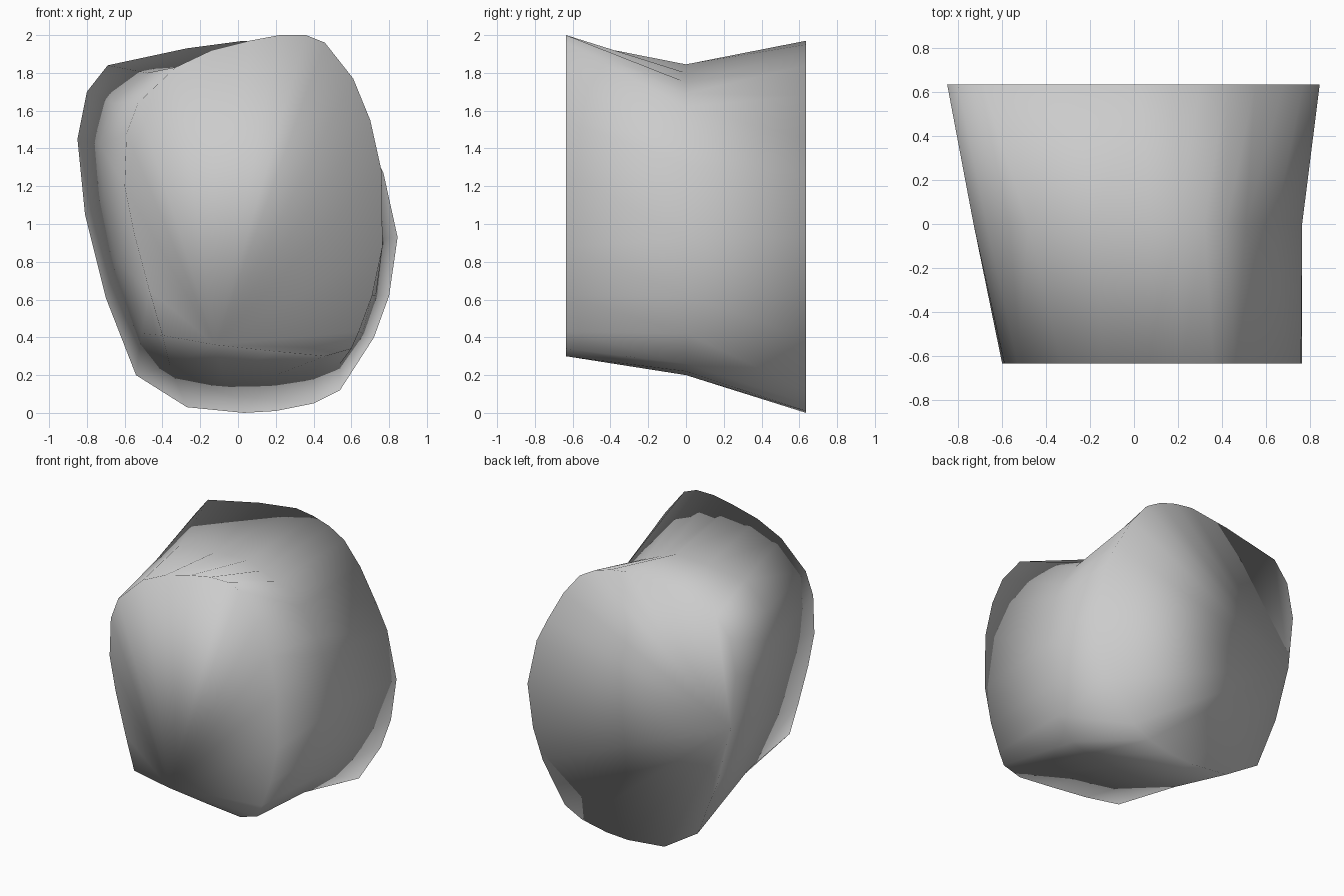
import bpy, bmesh

# Three matching x-z cross-sections, clockwise from the top seen from the front
front = [(0.06, 1.97), (0.22, 2.0), (0.36, 2.0), (0.46, 1.96), (0.61, 1.77), (0.70, 1.55),
         (0.76, 1.28), (0.765, 0.88), (0.71, 0.62), (0.64, 0.43), (0.60, 0.34), (0.46, 0.30),
         (0.2, 0.325), (-0.12, 0.36), (-0.40, 0.41), (-0.47, 0.65), (-0.55, 0.95),
         (-0.60, 1.2), (-0.59, 1.48), (-0.53, 1.64), (-0.33, 1.83), (-0.14, 1.92)]
middle = [(0.08, 1.845), (0.2, 1.80), (0.32, 1.75), (0.42, 1.69), (0.51, 1.62), (0.64, 1.43),
          (0.69, 1.31), (0.765, 0.92), (0.73, 0.62), (0.66, 0.42), (0.54, 0.26), (0.40, 0.22),
          (0.2, 0.20), (-0.08, 0.20), (-0.36, 0.25), (-0.51, 0.42), (-0.64, 0.80),
          (-0.71, 1.15), (-0.73, 1.42), (-0.67, 1.64), (-0.48, 1.80), (-0.18, 1.835)]
back = [(0.03, 1.97), (0.17, 1.95), (0.30, 1.91), (0.42, 1.84), (0.55, 1.68), (0.68, 1.45),
        (0.77, 1.27), (0.845, 0.93), (0.80, 0.62), (0.72, 0.40), (0.54, 0.12), (0.40, 0.05),
        (0.2, 0.01), (0.03, 0.0), (-0.27, 0.03), (-0.54, 0.20), (-0.70, 0.61),
        (-0.81, 1.05), (-0.85, 1.45), (-0.80, 1.70), (-0.69, 1.84), (-0.27, 1.93)]

bm = bmesh.new()
rings = [[bm.verts.new((x, y, z)) for x, z in sec]
         for sec, y in ((front, -0.635), (middle, 0.0), (back, 0.635))]
n = len(front)

# Faceted side wall
for a, b in zip(rings, rings[1:]):
    for i in range(n):
        j = (i + 1) % n
        bm.faces.new((a[i], a[j], b[j], b[i]))

# Flat end caps, each fanned from a single rim point
for ring, hub in ((rings[0], 13), (rings[2], 17)):
    for k in range(1, n - 1):
        bm.faces.new((ring[hub], ring[(hub + k) % n], ring[(hub + k + 1) % n]))

bmesh.ops.recalc_face_normals(bm, faces=bm.faces)
for f in bm.faces:
    f.smooth = True
mesh = bpy.data.meshes.new("rock_block")
bm.to_mesh(mesh)
bm.free()
bpy.context.collection.objects.link(bpy.data.objects.new("rock_block", mesh))
